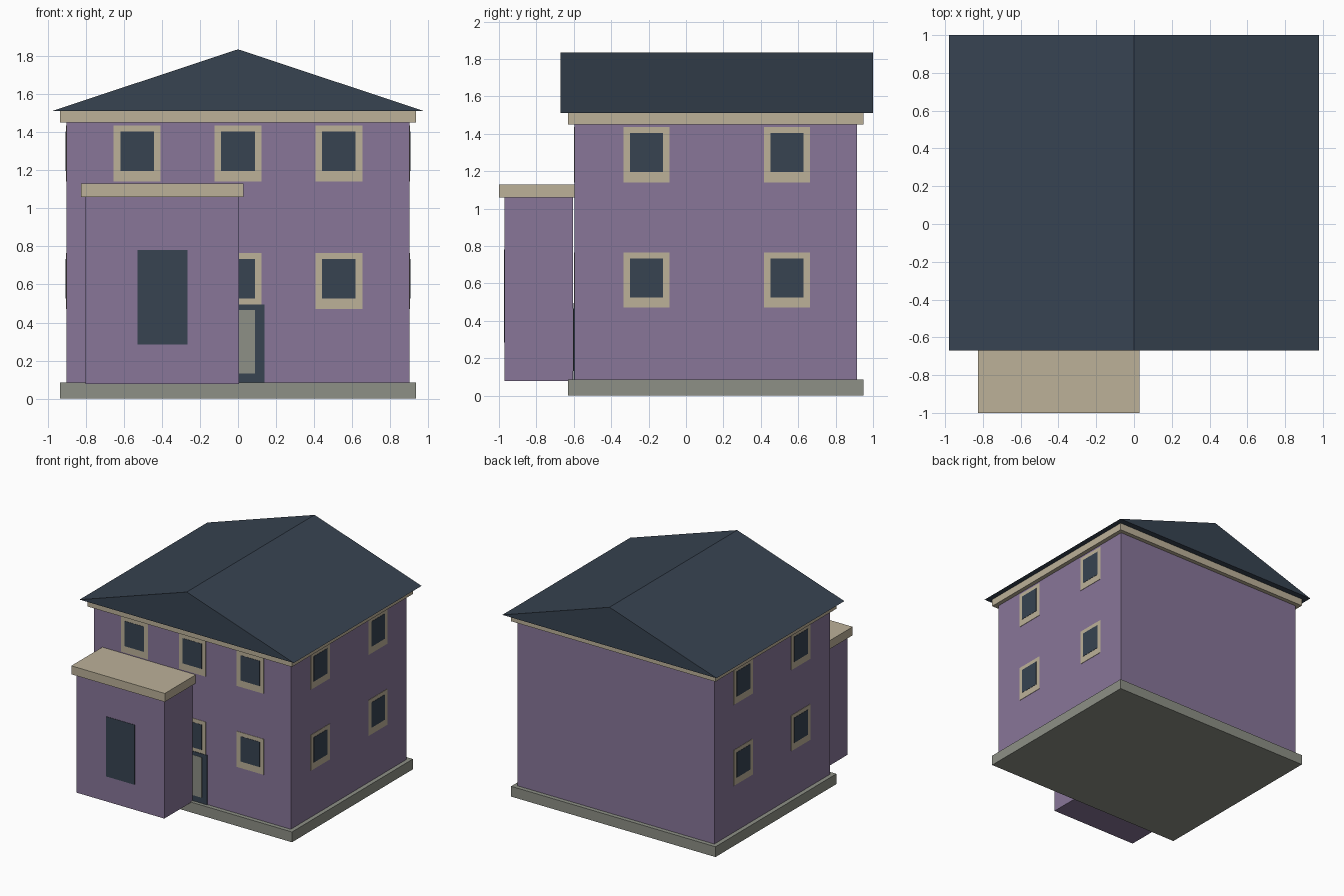
import bpy
import bmesh

cube = bpy.data.objects.get("Cube")
if cube:
    bpy.data.objects.remove(cube, do_unlink=True)


def linear(v):
    v /= 255
    return v / 12.92 if v <= 0.04045 else ((v + 0.055) / 1.055) ** 2.4


def material(name, *rgb):
    colour = [linear(v) for v in rgb] + [1.0]
    mat = bpy.data.materials.new(name)
    mat.use_nodes = True
    mat.diffuse_color = colour
    mat.node_tree.nodes["Principled BSDF"].inputs["Base Color"].default_value = colour
    return mat


PURPLE = material("purple siding", 136, 118, 153)
CREAM = material("cream trim", 188, 177, 153)
SLATE = material("slate blue", 55, 67, 81)
STONE = material("stone grey", 141, 144, 134)


def finish(name, bm, mat):
    bmesh.ops.recalc_face_normals(bm, faces=bm.faces)
    mesh = bpy.data.meshes.new(name)
    bm.to_mesh(mesh)
    bm.free()
    mesh.materials.append(mat)
    obj = bpy.data.objects.new(name, mesh)
    bpy.context.collection.objects.link(obj)
    return obj


def box(name, mat, x, y, z):
    """Box spanning the (low, high) range on each axis."""
    bm = bmesh.new()
    bmesh.ops.create_cube(bm, size=1)
    for v in bm.verts:
        v.co = [r[0] if c < 0 else r[1] for c, r in zip(v.co, (x, y, z))]
    return finish(name, bm, mat)


# Main body
WALL_X, FRONT, BACK = 0.9, -0.595, 0.915
box("foundation", STONE, (-0.935, 0.935), (-0.63, 0.95), (0, 0.085))
box("house_walls", PURPLE, (-WALL_X, WALL_X), (FRONT, BACK), (0.08, 1.45))
box("eave_trim", CREAM, (-0.935, 0.935), (-0.63, 0.95), (1.45, 1.51))

# Gable roof: triangle extruded from front to back
bm = bmesh.new()
gable = bm.faces.new([bm.verts.new((x, -0.67, z))
                      for x, z in ((-0.98, 1.51), (0.98, 1.51), (0, 1.835))])
end = bmesh.ops.extrude_face_region(bm, geom=[gable], use_keep_orig=True)["geom"]
for v in end:
    if isinstance(v, bmesh.types.BMVert):
        v.co.y = 1.0
finish("gable_roof", bm, SLATE)

# Front extension with flat roof
PORCH = -0.97
box("porch_walls", PURPLE, (-0.8, 0.005), (PORCH, -0.605), (0.077, 1.06))
box("porch_roof", CREAM, (-0.825, 0.03), (-1.0, -0.595), (1.06, 1.13))


def plate(name, mat, side, along, z, depth):
    """Thin plate lying on the front, left or right wall."""
    if side == "front":
        box(name, mat, along, (FRONT - depth, FRONT), z)
    else:
        s = 1 if side == "left" else -1
        box(name, mat, sorted((s * WALL_X, s * (WALL_X + depth))), along, z)


def window(side, c, base):
    label = f"{side}_window"
    plate(label + "_frame", CREAM, side, (c - 0.123, c + 0.123), (base, base + 0.295), 0.003)
    plate(label + "_pane", SLATE, side, (c - 0.088, c + 0.088), (base + 0.055, base + 0.263), 0.005)


# Windows on two floors
for base in (0.47, 1.14):
    for x in (-0.53, 0, 0.53):
        window("front", x, base)
    for y in (-0.212, 0.54):
        window("left", y, base)
        window("right", y, base)

# Front door and the tall porch window
plate("door_frame", SLATE, "front", (-0.138, 0.138), (0.085, 0.495), 0.007)
plate("door_panel", STONE, "front", (-0.09, 0.09), (0.132, 0.465), 0.009)
box("porch_window", SLATE, (-0.528, -0.265), (PORCH - 0.003, PORCH), (0.285, 0.78))
